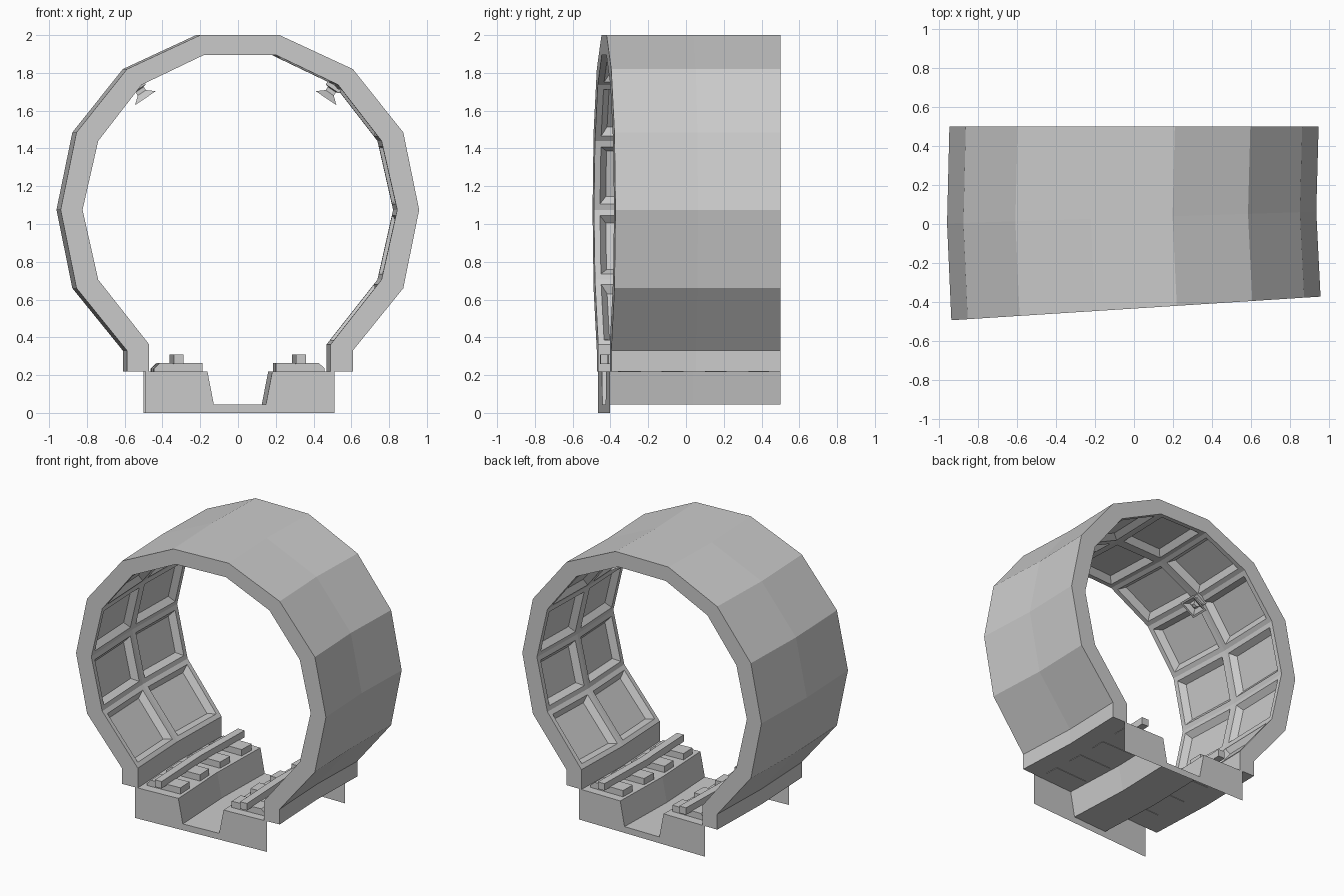
import bpy, bmesh
from mathutils import Vector

if "Cube" in bpy.data.objects:
    bpy.data.objects.remove(bpy.data.objects["Cube"])

SHIFT = (0.0, -0.012, 0.010)   # sideways drift at back, middle, front


def place(x, t, z):
    """Bend: t=0 is the flat back end, t=1 the slanted front end."""
    i = 0 if t < 0.5 else 1
    f = t * 2 - i
    s = SHIFT[i] * (1 - f) + SHIFT[i + 1] * f
    return Vector((x + s, 0.5 - t * (0.934 - 0.064 * x), z))


def finish(name, bm, recalc=True):
    if recalc:
        bmesh.ops.recalc_face_normals(bm, faces=bm.faces)
    me = bpy.data.meshes.new(name)
    bm.to_mesh(me)
    bm.free()
    ob = bpy.data.objects.new(name, me)
    bpy.context.collection.objects.link(ob)
    return ob


def sweep(bm, profile, ts, closed=True, caps=True):
    """Carry an x/z profile along the bend; returns rings of vertices."""
    rings = [[bm.verts.new(place(x, t, z)) for x, z in profile] for t in ts]
    n = len(profile)
    for a, b in zip(rings, rings[1:]):
        for i in range(n if closed else n - 1):
            j = (i + 1) % n
            bm.faces.new((a[i], b[i], b[j], a[j]))
    if closed and caps:
        bm.faces.new(rings[0])
        bm.faces.new(rings[-1][::-1])
    return rings


def mirrored(half):
    return [(-x, z) for x, z in half[::-1]] + half


# Tunnel ring: outer and inner polygons joined by end strips
outer = mirrored([(.21, 2), (.598, 1.82), (.865, 1.485), (.949, 1.075),
                  (.865, .66), (.598, .33), (.598, .22)])
inner = mirrored([(.19, 1.895), (.52, 1.737), (.75, 1.44), (.833, 1.075),
                  (.75, .705), (.48, .362), (.48, .22)])
n = len(outer)
bm = bmesh.new()
rings = sweep(bm, outer + inner[::-1], (0, .5, 1), caps=False)
for r in (rings[0], rings[-1]):
    for i in range(n - 1):
        bm.faces.new((r[i], r[i + 1], r[2 * n - 2 - i], r[2 * n - 1 - i]))
bmesh.ops.recalc_face_normals(bm, faces=bm.faces)

# Sunken panels on the inner facets (kerb strips stay plain)
inner_verts = {v for r in rings for v in r[n + 1:2 * n - 1]}
panels = [f for f in bm.faces if all(v in inner_verts for v in f.verts)]
bmesh.ops.inset_individual(bm, faces=panels, thickness=.045, depth=0)
bmesh.ops.inset_individual(bm, faces=panels, thickness=.045, depth=-.04)
finish("tunnel_ring", bm, False)

# Floor sheet with central trench, and end plates reaching the ground
floor = mirrored([(.138, .045), (.172, .22), (.5, .22)])
bm = bmesh.new()
rings = sweep(bm, floor, (0, .5, 1), closed=False)
for r, t in ((rings[0], 0), (rings[-1], 1)):
    low = [bm.verts.new(place(x, t, 0)) for x, z in floor]
    for i in range(len(floor) - 1):
        bm.faces.new((r[i], r[i + 1], low[i + 1], low[i]))
finish("trackbed", bm)

for side, label in ((-1, "left"), (1, "right")):
    # Rail
    bm = bmesh.new()
    sweep(bm, [(side * x, z) for x, z in
               ((.298, .26), (.298, .31), (.35, .31), (.35, .26))], (0, .5, 1))
    finish(label + "_rail", bm)

    # Sleepers with chamfered outer edge
    bm = bmesh.new()
    for k in range(4):
        t = .125 + .25 * k
        sweep(bm, [(side * x, z) for x, z in
                   ((.195, .217), (.195, .265), (.42, .265), (.452, .235), (.452, .217))],
              (t - .058, t + .058))
    finish(label + "_sleepers", bm)

    # Flared square lamp at the upper wall joint
    bm = bmesh.new()
    axis = Vector((-side * .56, 0, -.83))
    across = Vector((-side * .83, 0, .56))
    base = place(side * .52, .5, 1.737) - across * .005
    prev = None
    for d, h in ((-.02, .042), (.022, .042), (.027, .026), (.048, .026),
                 (.082, .066), (.082, .052), (.06, .026), (.072, .012)):
        ring = [bm.verts.new(base + axis * d + across * (h * a) + Vector((0, h * b, 0)))
                for a, b in ((-1, -1), (1, -1), (1, 1), (-1, 1))]
        if prev:
            for i in range(4):
                j = (i + 1) % 4
                bm.faces.new((prev[i], prev[j], ring[j], ring[i]))
        else:
            bm.faces.new(ring[::-1])
        prev = ring
    bm.faces.new(prev)
    finish(label + "_lamp", bm)
